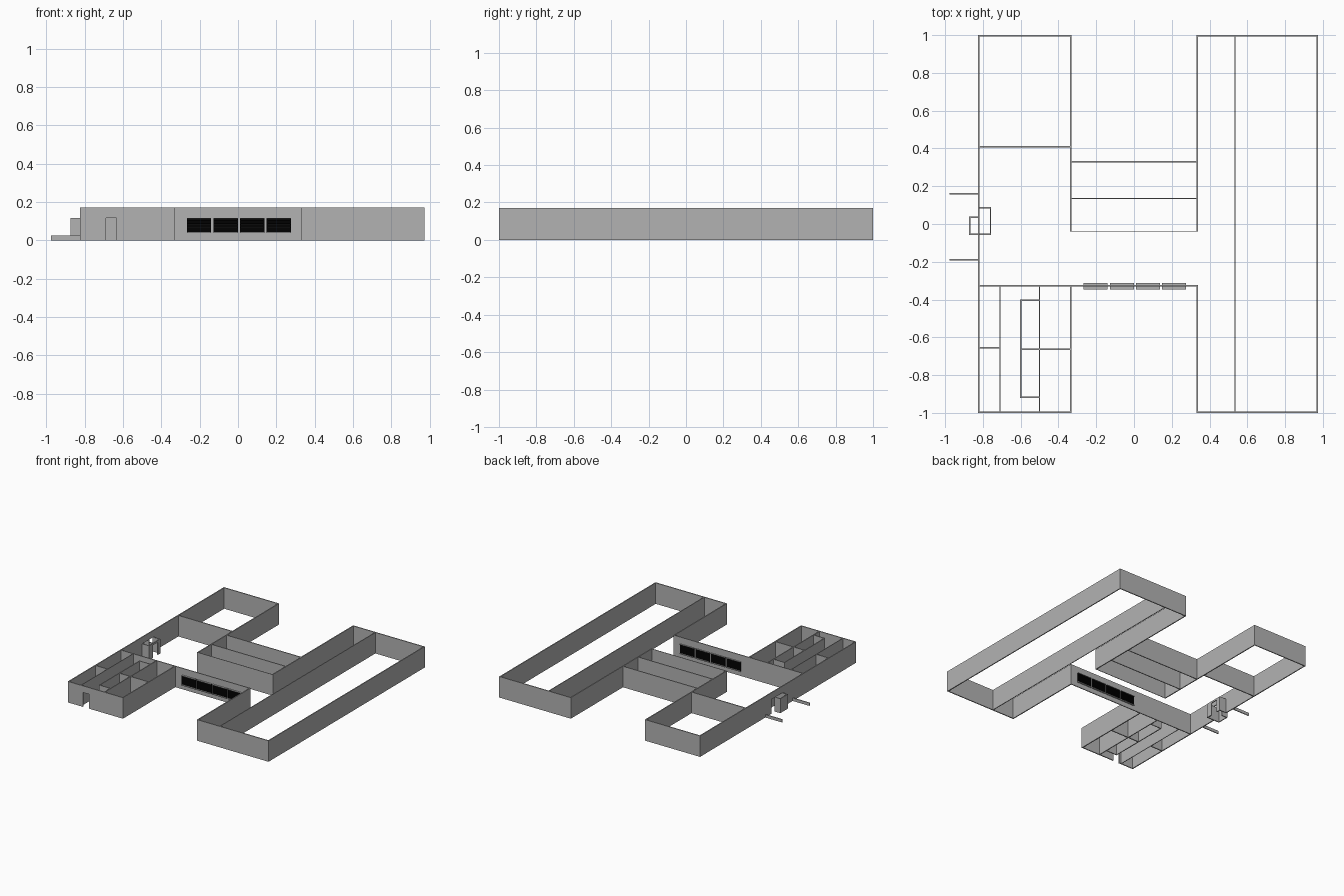
import bpy

if "Cube" in bpy.data.objects:
    bpy.data.objects.remove(bpy.data.objects["Cube"])

H = 0.17          # wall height
DOOR = 0.117      # door head height
W, WI, E, EO = -0.822, -0.335, 0.336, 0.974   # main wall lines in x
COURT = -0.327    # courtyard wall line in y


def material(name, v):
    m = bpy.data.materials.new(name)
    m.diffuse_color = (v, v, v, 1)
    m.use_nodes = True
    m.node_tree.nodes["Principled BSDF"].inputs["Base Color"].default_value = m.diffuse_color
    return m


grey = material("wall_grey", 0.45)
dark = material("window_dark", 0.003)


def box(name, x0, x1, y0, y1, z0, z1, mat=grey):
    bpy.ops.mesh.primitive_cube_add(size=1, location=((x0 + x1) / 2, (y0 + y1) / 2, (z0 + z1) / 2))
    ob = bpy.context.object
    ob.name = name
    ob.scale = (x1 - x0, y1 - y0, z1 - z0)
    bpy.ops.object.transform_apply(location=False, rotation=False, scale=True)
    ob.data.materials.append(mat)


def wall(name, axis, line, a, b, t=0.008, h=H, openings=()):
    """Wall along an axis from a to b; openings are (start, end, sill, head)."""
    def piece(s, e, z0, z1):
        if e - s < 1e-5 or z1 - z0 < 1e-5:
            return
        lo, hi = line - t / 2, line + t / 2
        if axis == 'x':
            box(name, s, e, lo, hi, z0, z1)
        else:
            box(name, lo, hi, s, e, z0, z1)
    pos = a
    for s, e, sill, head in openings:
        piece(pos, s, 0, h)
        piece(s, e, 0, sill)
        piece(s, e, head, h)
        pos = e
    piece(pos, b, 0, h)


# East wing
wall("east_outer_wall", 'y', EO - 0.004, -1, 1)
wall("east_corridor_wall", 'y', 0.534, -0.992, 0.992, 0.006)
wall("east_inner_wall_north", 'y', E, -0.04, 0.992)
wall("east_inner_wall_south", 'y', E, -0.992, COURT + 0.003)
for sy in (-1, 1):
    wall("east_end_wall", 'x', sy * 0.996, E - 0.004, EO)

# West wing shell
wall("west_outer_wall", 'y', W, -1, 1, openings=[(-0.055, 0.088, 0, DOOR)])
wall("west_inner_wall_north", 'y', WI, -0.04, 0.992)
wall("west_inner_wall_south", 'y', WI, -0.992, COURT)
wall("west_north_wall", 'x', 0.996, W, WI + 0.004)
wall("west_south_wall", 'x', -0.996, W, WI + 0.004, openings=[(-0.69, -0.635, 0, DOOR)])
wall("hall_partition", 'x', 0.408, W, WI)

# Centre block cross walls
for y, t in ((0.33, 0.007), (0.135, 0.007), (-0.038, 0.004)):
    wall("centre_cross_wall", 'x', y, WI, E, t)

# South-west rooms
wall("room_partition", 'y', -0.71, -0.992, COURT, 0.005)
wall("room_partition", 'y', -0.5, -0.992, COURT, 0.007)
wall("room_partition", 'y', -0.6, -0.917, -0.404, 0.007)
wall("room_partition", 'x', -0.654, W, -0.708)
wall("room_partition", 'x', -0.663, -0.6, WI)
for y in (-0.404, -0.917):
    wall("room_partition", 'x', y, -0.603, -0.497, 0.007)

# Courtyard wall with four windows
width, pitch, start, z0, z1 = 0.127, 0.1387, -0.267, 0.042, 0.116
spans = [(start + i * pitch, start + i * pitch + width) for i in range(4)]
wall("courtyard_wall", 'x', COURT, W, E, 0.007, openings=[(s, e, z0, z1) for s, e in spans])

for s, e in spans:
    box("window_sill", s, e, -0.346, -0.313, z0 - 0.005, z0 + 0.001)
    box("window_head", s, e, -0.346, -0.313, z1 - 0.002, z1)
    for x in (s, e - 0.004):
        box("window_jamb", x, x + 0.004, -0.341, -0.317, z0, z1, dark)
    box("window_pane", s, e, -0.331, -0.325, z0, z1, dark)
    # louvre slats
    n = 9
    for k in range(n):
        z = z0 + (k + 0.5) * (z1 - z0) / n
        box("window_slat", s + 0.004, e - 0.004, -0.34, -0.318, z - 0.002, z + 0.002, dark)

# Entrance vestibule: full-height lobby with a doorway, lower porch outside
T = 0.007
wall("vestibule_inner_wall", 'y', -0.76, -0.055, 0.086, T, DOOR, [(-0.005, 0.055, 0, DOOR - 0.015)])
wall("vestibule_north_wall", 'x', 0.086, W, -0.757, T, DOOR)
wall("vestibule_south_wall", 'x', -0.055, -0.873, -0.757, T, DOOR)
wall("porch_outer_wall", 'y', -0.87, -0.055, 0.036, T, DOOR)
wall("porch_north_wall", 'x', 0.036, -0.873, W, T, DOOR)

# Low kerbs beside the entrance
for y in (0.161, -0.19):
    wall("entrance_kerb", 'x', y, -0.976, W, 0.007, 0.024)
